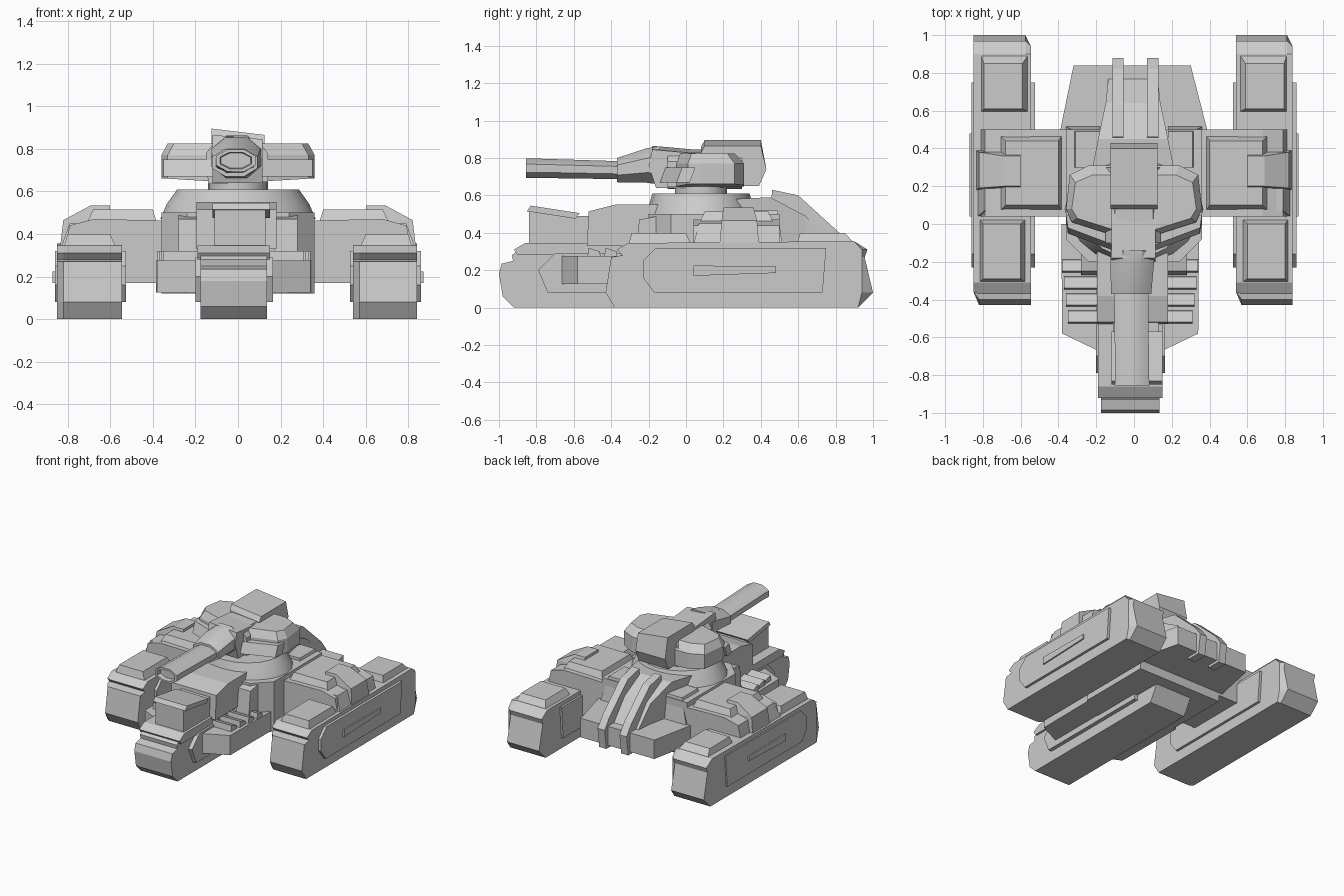
import bpy, bmesh, math

if "Cube" in bpy.data.objects:
    bpy.data.objects.remove(bpy.data.objects["Cube"], do_unlink=True)

GREY = (0.6, 0.6, 0.6, 1)
paint = bpy.data.materials.new("armour_grey")
paint.use_nodes = True
paint.diffuse_color = GREY
paint.node_tree.nodes["Principled BSDF"].inputs["Base Color"].default_value = GREY


def loft(name, rings, smooth=False):
    """Skin a list of equal point rings and cap both ends."""
    bm = bmesh.new()
    loops = [[bm.verts.new(p) for p in ring] for ring in rings]
    n = len(loops[0])
    for a, b in zip(loops, loops[1:]):
        for i in range(n):
            bm.faces.new((a[i], a[(i + 1) % n], b[(i + 1) % n], b[i]))
    bm.faces.new(loops[0])
    bm.faces.new(loops[-1])
    bmesh.ops.recalc_face_normals(bm, faces=bm.faces)
    mesh = bpy.data.meshes.new(name)
    bm.to_mesh(mesh)
    bm.free()
    mesh.materials.append(paint)
    ob = bpy.data.objects.new(name, mesh)
    bpy.context.collection.objects.link(ob)
    if smooth:
        bpy.ops.object.select_all(action="DESELECT")
        ob.select_set(True)
        bpy.context.view_layer.objects.active = ob
        bpy.ops.object.shade_smooth_by_angle(angle=math.radians(35))


def pair(name, rings, shift=0):
    """Build a part on the left and its mirror on the right, about x = shift."""
    for label, s in (("left_", 1), ("right_", -1)):
        loft(label + name, [[(s * x + shift, y, z) for x, y, z in r] for r in rings])


def rect(x0, x1, y0, y1, z):
    return [(x0, y0, z), (x1, y0, z), (x1, y1, z), (x0, y1, z)]


def block(x, y, z, inset=(0, 0, 0, 0)):
    """Box whose top is pulled in by x-min, x-max, y-min, y-max amounts."""
    a, b, c, d = inset
    return [rect(*x, *y, z[0]), rect(x[0] + a, x[1] - b, y[0] + c, y[1] - d, z[1])]


def side(profile, x0, x1):
    """Extrude a (y, z) profile across x."""
    return [[(x, y, z) for y, z in profile] for x in (x0, x1)]


def front(profile, y0, y1):
    """Extrude an (x, z) profile along y."""
    return [[(x, y, z) for x, z in profile] for y in (y0, y1)]


def oval(cx, y, cz, rx, rz, n=8):
    return [(cx + rx * math.cos((i + .5) * math.tau / n), y,
             cz + rz * math.sin((i + .5) * math.tau / n)) for i in range(n)]


def disc(rx, ry, z, n=20):
    return [(rx * math.cos(i * math.tau / n), .08 + ry * math.sin(i * math.tau / n), z)
            for i in range(n)]


# Outer tracks, each clipped at one front and one rear corner
TRACK = [(-.38, 0), (-.43, .08), (-.40, .27), (-.34, .28), (-.37, .31), (-.31, .345),
         (.90, .355), (.97, .31), (.955, .27), (1, .08), (.92, 0)]
for name, x0, x1 in (("left_track", .54, .84), ("right_track", -.85, -.545)):
    cuts = ((x0, -.36, 1), (x0 + .03, -.43, 1), (x1 - .03, -.43, 1), (x1, -.43, .94))
    loft(name, [[(x, min(max(y, lo), hi), z) for y, z in TRACK] for x, lo, hi in cuts])

# Skirts, rails and top pods
SKIRT = [(-.23, .25), (-.16, .32), (.75, .32), (.73, .08), (-.17, .08), (-.23, .16)]
pair("skirt", side(SKIRT, .8, .86))
pair("inner_skirt", side(SKIRT, .525, .58))
pair("skirt_rail", side([(.04, .17), (.04, .225), (.48, .22), (.48, .185)], .86, .87))
pair("front_pod", block((.57, .82), (-.31, .03), (.33, .40), (.03, .02, .02, .03)))
pair("rear_pod", block((.55, .815), (.59, .91), (.33, .40), (.04, .02, .02, .06)))

# Centre track
CENTRE = [(-.92, 0), (-.98, .06), (-1, .18), (-.985, .235), (-.925, .25), (-.93, .28),
          (-.86, .34), (.36, .32), (.42, .14), (.34, 0)]
loft("centre_track", side(CENTRE, -.175, .135))
loft("centre_track_cap", side([(-.90, .28), (-.92, .31), (-.86, .345), (-.3, .345), (-.3, .28)],
                              -.19, .15))
CHEEK = [(-.74, .08), (-.79, .2), (-.70, .29), (.2, .29), (.2, .08)]
loft("centre_skirt", side(CHEEK, -.20, .165))

# Lower hull and forward fenders
PLAN = [(-.36, .5), (-.36, -.08), (-.24, -.2), (.24, -.2), (.36, -.08), (.36, .5)]
loft("lower_hull", [[(x, y, z) for x, y in PLAN] for z in (.12, .50)])
FENDER = [(.13, -.69), (.36, -.58), (.365, 0), (.13, 0)]
pair("fender", [[(x, y, z) for x, y in FENDER] for z in (.125, .275)], -.02)
for i in range(4):
    y = -.53 + i * .09
    pair(f"fender_slat_{i + 1}", side([(y, .25), (y + .01, .32), (y + .07, .30), (y + .075, .25)],
                                      .17, .33 + .01 * i), -.02)

# Nose
loft("nose_box", side([(-.84, .33), (-.84, .53), (-.58, .49), (-.45, .49), (-.45, .33)], -.11, .13))
loft("nose_plate", side([(-.85, .515), (-.83, .545), (-.57, .505), (-.59, .475)], -.12, .15))
loft("nose_block", side([(-.53, .33), (-.52, .515), (-.38, .55), (-.1, .55), (-.1, .33)], -.195, .18))
pair("nose_shoulder", side([(-.27, .28), (-.25, .47), (-.1, .50), (-.1, .28)], .17, .28))

# Side sponsons reaching the tracks
pair("sponson", front([(.3, .17), (.3, .46), (.42, .465), (.68, .47), (.79, .44), (.815, .33),
                       (.55, .30), (.54, .17)], .04, .5))
pair("sponson_hatch", block((.38, .71), (.07, .47), (.45, .515), (.02, .03, .03, .03)))
pair("sponson_bulge", [rect(.60, .835, .18, .39, .34), rect(.60, .82, .19, .38, .465),
                       rect(.60, .69, .20, .36, .535)])
pair("sponson_step", block((.56, .83), (.04, .20), (.34, .45), (.02, .04, .03, .01)))

# Rear deck, shelf and sloping fins
SHELF = [(-.40, .45), (.40, .45), (.30, .84), (-.32, .84)]
loft("rear_shelf", [[(x, y, z) for x, y in SHELF] for z in (.19, .335)])
DECK = ((.25, .22, .58), (.45, .18, .59), (.64, .14, .49), (.78, .125, .32))
loft("rear_deck", [[(-w - .01, y, .2), (-w - .01, y, z), (w, y, z), (w, y, .2)] for y, w, z in DECK])
pair("rear_shoulder", block((.18, .37), (.3, .52), (.3, .52), (0, .06, 0, .03)))
FIN = [(.45, .45), (.46, .63), (.60, .60), (.82, .40), (.88, .32), (.86, .17), (.75, .17), (.72, .36)]
for name, x in (("right_fin", -.115), ("left_fin", .07)):
    loft(name, side(FIN, x, x + .06))

# Turret ring
loft("turret_ring", [disc(.365, .30, .47), disc(.335, .28, .54), disc(.285, .26, .61)], True)
loft("turret_neck", [disc(.14, .14, .6), disc(.14, .14, .66)], True)

# Turret body, side pods and rear block, leaning slightly to the left
loft("turret_body", front([(-.14, .635), (-.15, .78), (-.10, .845), (.10, .83), (.14, .78),
                           (.14, .645)], -.1, .3))


def leaning(profile, x0, x1, drop):
    """Extrude a (y, z) profile across x with its top edge lower on the left."""
    return [[(x, y, z - d * (z > .8)) for y, z in profile] for x, d in ((x0, 0), (x1, drop))]


loft("turret_front", leaning([(-.16, .64), (-.20, .76), (-.18, .865), (.1, .84), (.1, .64)],
                             -.12, .115, .02))
REAR = [(.09, .65), (.08, .86), (.10, .895), (.40, .895), (.43, .74), (.39, .65)]
loft("turret_rear_block", leaning(REAR, -.125, .125, .03))
POD = [(.11, -.06), (.33, .01), (.36, .08), (.34, .26), (.24, .31), (.11, .31)]
TOP = [(.11, -.03), (.30, .03), (.33, .08), (.31, .22), (.22, .26), (.11, .26)]
pair("turret_pod", [[(x, y, .64 + .06 * x) for x, y in POD], [(x, y, .77) for x, y in POD],
                    [(x, y, .825) for x, y in TOP]])
BLADE = [(.11, -.14), (.35, -.05), (.36, .02), (.11, -.03)]
pair("pod_blade", [[(x, y, .67) for x, y in BLADE], [(x, y + .03, .75) for x, y in BLADE]])

# Gun
loft("mantlet", [oval(-.005, -.14, .76, .13, .11), oval(-.01, -.21, .76, .125, .10),
                 oval(-.015, -.37, .735, .115, .07)], True)
loft("barrel", [oval(-.015, -.36, .735, .098, .052), oval(-.01, -.80, .745, .097, .056),
                oval(-.01, -.855, .745, .10, .057), oval(-.01, -.855, .745, .08, .042),
                oval(-.01, -.82, .745, .075, .038)], True)
